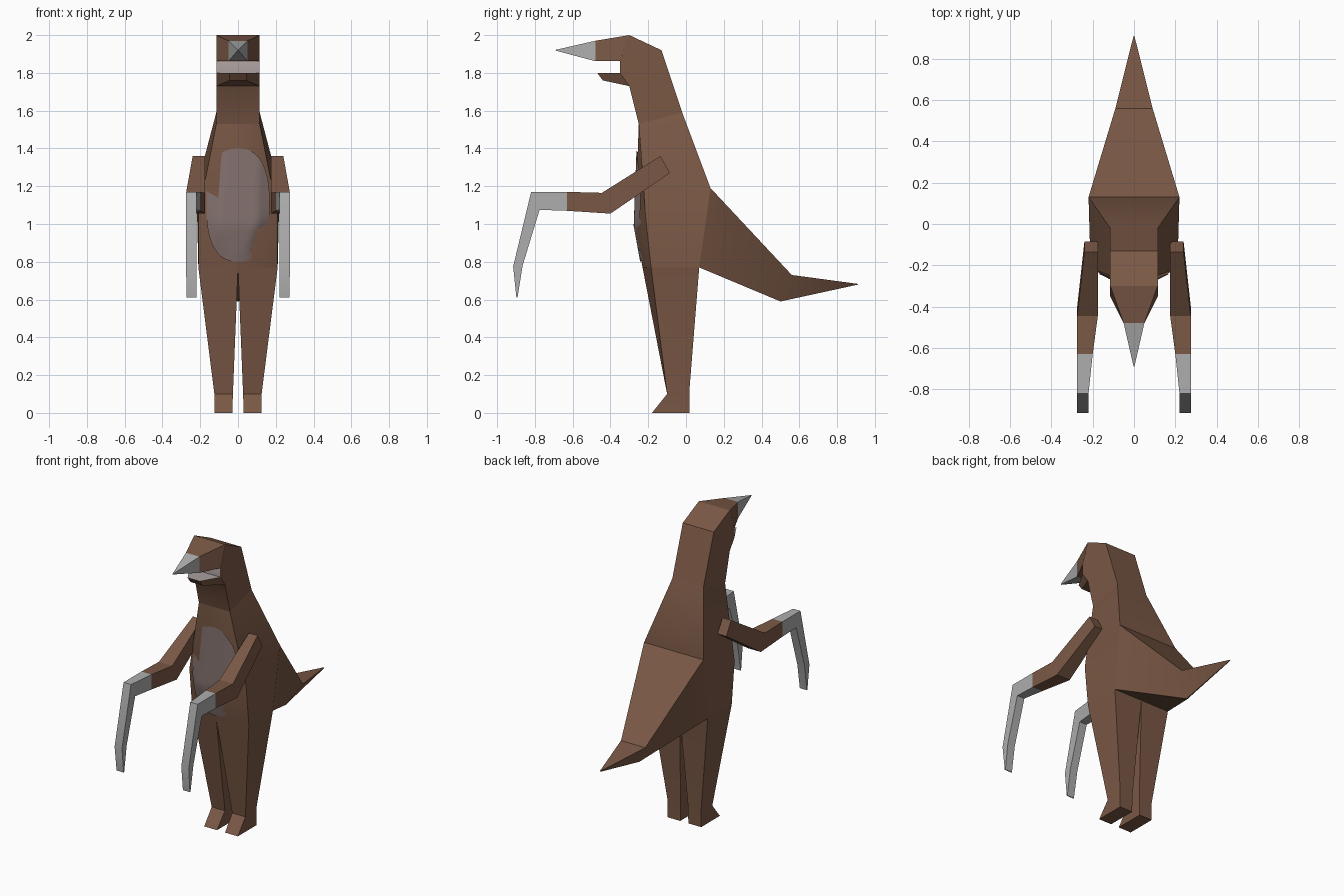
import bpy, bmesh, math
from mathutils import Vector
from mathutils.bvhtree import BVHTree

if "Cube" in bpy.data.objects:
    bpy.data.objects.remove(bpy.data.objects["Cube"])


def material(name, rgb):
    m = bpy.data.materials.new(name)
    m.diffuse_color = (*rgb, 1)
    m.use_nodes = True
    m.node_tree.nodes["Principled BSDF"].inputs["Base Color"].default_value = m.diffuse_color
    return m


BROWN = material("brown hide", (0.195, 0.098, 0.060))
GREY = material("grey horn", (0.42, 0.42, 0.42))
BELLY = material("belly grey", (0.225, 0.165, 0.155))
MOUTH = material("mouth grey", (0.40, 0.35, 0.34))


def finish(name, bm, mats, rule=None):
    bmesh.ops.remove_doubles(bm, verts=bm.verts, dist=0.0005)
    bmesh.ops.recalc_face_normals(bm, faces=bm.faces)
    bm.normal_update()
    if rule:
        for f in bm.faces:
            f.material_index = rule(f)
    me = bpy.data.meshes.new(name)
    bm.to_mesh(me)
    bm.free()
    ob = bpy.data.objects.new(name, me)
    bpy.context.collection.objects.link(ob)
    for m in mats:
        me.materials.append(m)
    bpy.ops.object.select_all(action='DESELECT')
    ob.select_set(True)
    bpy.context.view_layer.objects.active = ob
    bpy.ops.object.shade_smooth_by_angle(angle=math.radians(30))
    return ob


def sym(*half):
    """Close a half section by mirroring it across x = 0."""
    return list(half) + [(-x, y, z) for x, y, z in reversed(half)]


def loft(name, rings, mats=(BROWN,), rule=None):
    bm = bmesh.new()
    vs = [[bm.verts.new(p) for p in r] for r in rings]
    n = len(rings[0])
    for a, b in zip(vs, vs[1:]):
        for i in range(n):
            j = (i + 1) % n
            bm.faces.new((a[i], a[j], b[j], b[i]))
    bm.faces.new(vs[0])
    bm.faces.new(vs[-1])
    return finish(name, bm, mats, rule)


# torso: neck, waist and hip sections
torso = loft("torso", [
    sym((.06, -.25, 1.53), (.115, -.25, 1.53), (.115, -.02, 1.59)),
    sym((.10, -.27, .99), (.21, -.215, 1.05), (.22, .13, 1.19)),
    sym((.02, -.23, .77), (.21, -.185, .77), (.21, .07, .77))])

# tail: wide at the hips, triangular, ending in a point
loft("tail", [
    sym((.22, .13, 1.19), (.21, .07, .77)),
    sym((.09, .56, .73), (.004, .50, .59)),
    sym((.002, .91, .683), (.002, .91, .679))])

# neck and head block, with the mouth wall facing straight forward
W = .115
loft("head", [
    sym((W, -.25, 1.53), (W, -.02, 1.59)),
    sym((W, -.30, 1.73), (W, -.13, 1.92)),
    sym((W, -.35, 1.80), (W, -.30, 2.0)),
    sym((W, -.35, 1.86), (W, -.30, 2.0))],
    (BROWN, MOUTH), lambda f: int(f.normal.y < -.99))

# snout, lower jaw and beak
loft("snout", [
    sym((W, -.30, 2.0), (W, -.35, 1.862)),
    sym((.05, -.48, 1.97), (.05, -.48, 1.862))])
loft("lower_jaw", [
    sym((W, -.35, 1.80), (W, -.30, 1.73)),
    sym((.045, -.47, 1.80), (.045, -.44, 1.76))],
    (BROWN, MOUTH), lambda f: int(f.normal.z > .9))
loft("beak", [
    sym((.05, -.48, 1.97), (.05, -.48, 1.862)),
    sym((.002, -.69, 1.922), (.002, -.69, 1.918))], (GREY,))

for side, s in (("left", 1), ("right", -1)):
    # leg with a small toe
    loft(side + "_leg", [[(s * x, y, z) for x, y, z in r] for r in (
        [(0, -.23, .77), (.21, -.185, .77), (.21, .07, .77), (0, .07, .77)],
        [(.027, -.10, .10), (.125, -.10, .10), (.125, .018, .12), (.027, .018, .12)],
        [(.03, -.18, 0), (.125, -.18, 0), (.125, .018, 0), (.03, .018, 0)])])
    # arm and long claw: (top y, z, bottom y, z, inner x, outer x)
    arm = [(-.135, 1.36, -.085, 1.27, .175, .24),
           (-.445, 1.165, -.40, 1.055, .175, .275),
           (-.63, 1.17, -.63, 1.07, .20, .275),
           (-.82, 1.17, -.775, 1.075, .22, .275),
           (-.915, .775, -.865, .78, .22, .275),
           (-.898, .61, -.892, .61, .22, .272)]
    rings = [[(s * a, ty, tz), (s * b, ty, tz), (s * b, by, bz), (s * a, by, bz)]
             for ty, tz, by, bz, a, b in arm]
    loft(side + "_arm", rings[:3])
    loft(side + "_claw", rings[2:], (GREY,))

# belly patch: rounded oval laid onto the front of the torso
me = torso.data
tree = BVHTree.FromPolygons([v.co.copy() for v in me.vertices],
                            [tuple(p.vertices) for p in me.polygons])
bm = bmesh.new()


def on_belly(x, z):
    hit = tree.ray_cast(Vector((x, -1, z)), Vector((0, 1, 0)))[0]
    return bm.verts.new((x, (hit.y if hit else -.2) - .007, z))


N, R = 40, 8
rings = []
for k in range(1, R + 1):
    ring = []
    for i in range(N):
        c, d = math.cos(2 * math.pi * i / N), math.sin(2 * math.pi * i / N)
        ring.append(on_belly(.168 * k / R * math.copysign(abs(c) ** .8, c),
                             1.1 + .30 * k / R * math.copysign(abs(d) ** .8, d)))
    rings.append(ring)
centre = on_belly(0, 1.1)
for i in range(N):
    j = (i + 1) % N
    bm.faces.new((centre, rings[0][i], rings[0][j]))
    for a, b in zip(rings, rings[1:]):
        bm.faces.new((a[i], b[i], b[j], a[j]))
for f in bm.faces:
    f.normal_update()
belly = finish("belly_patch", bm, (BELLY,))
if sum(p.normal.y for p in belly.data.polygons) > 0:
    belly.data.flip_normals()
